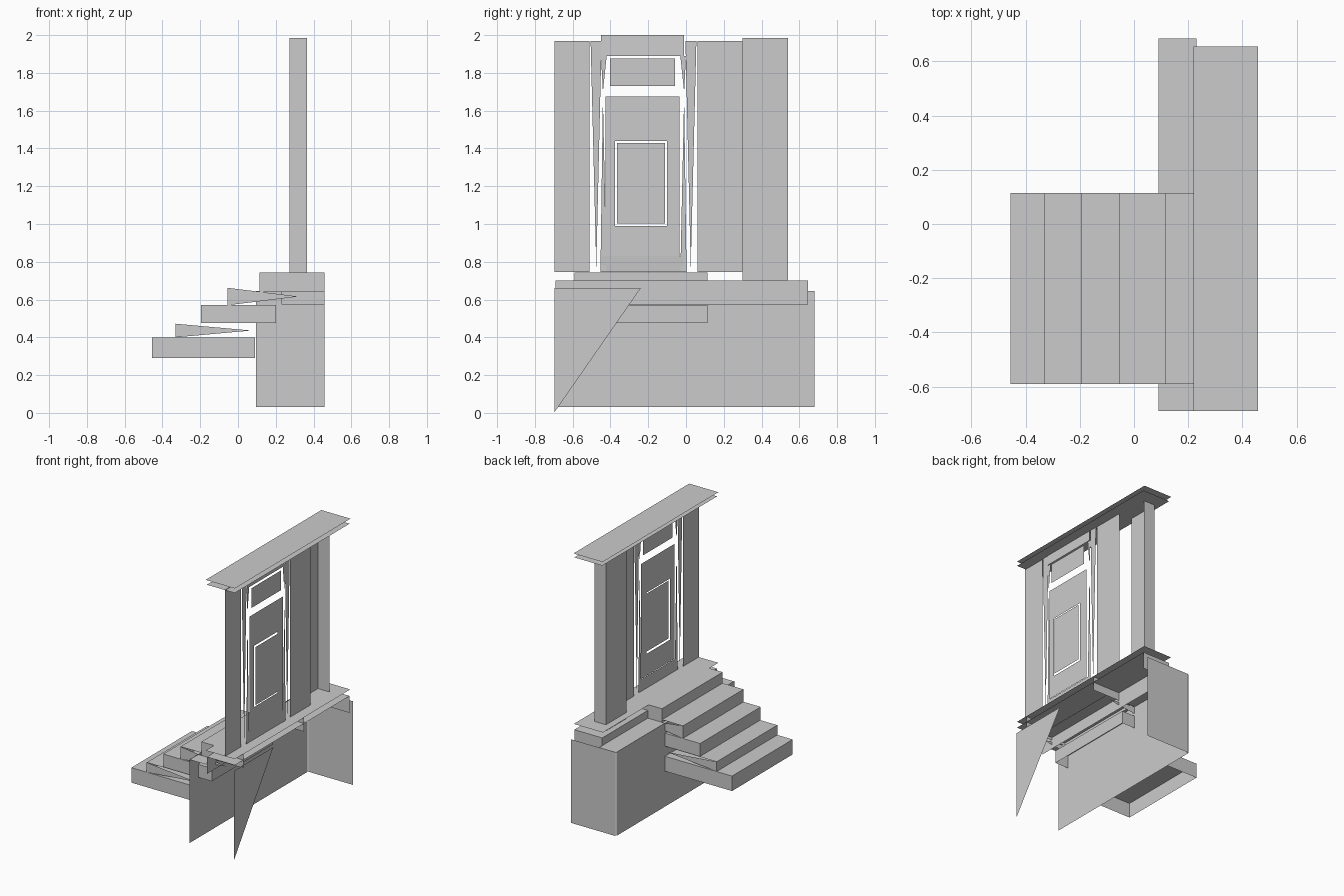
import bpy

if "Cube" in bpy.data.objects:
    bpy.data.objects.remove(bpy.data.objects["Cube"])


def sheet(name, *polys):
    """Object made of one or more flat polygons."""
    verts, faces = [], []
    for p in polys:
        faces.append(list(range(len(verts), len(verts) + len(p))))
        verts += p
    me = bpy.data.meshes.new(name)
    me.from_pydata(verts, [], faces)
    me.update()
    ob = bpy.data.objects.new(name, me)
    bpy.context.collection.objects.link(ob)
    return ob


def face_x(x, y0, y1, z0, z1, lean=0.0):
    """Upright rectangle facing -x, optionally leaning at the top."""
    return [(x, y1, z0), (x, y0, z0), (x + lean, y0, z1), (x + lean, y1, z1)]


def side_y(y, x0, x1, z0, z1):
    """Upright rectangle facing +y."""
    return [(x1, y, z0), (x0, y, z0), (x0, y, z1), (x1, y, z1)]


def flat(z, x0, x1, y0, y1):
    """Horizontal rectangle facing up."""
    return [(x0, y0, z), (x1, y0, z), (x1, y1, z), (x0, y1, z)]


def tri(x, *yz):
    return [(x, y, z) for y, z in yz]


# Base walls and their narrow top ledge
sheet("base_front_wall", face_x(0.09, -0.69, 0.68, 0.03, 0.645))
sheet("base_side_wall", side_y(0.685, 0.095, 0.457, 0.03, 0.645))
sheet("base_back_wall", tri(0.455, (-0.695, 0.005), (-0.24, 0.66), (-0.695, 0.66)))
sheet("base_ledge", flat(0.643, 0.09, 0.23, 0.115, 0.685),
      flat(0.643, 0.09, 0.23, -0.69, -0.59))

# Plinth above the base, with a thin cap plate
sheet("plinth", face_x(0.23, -0.69, 0.645, 0.575, 0.70),
      side_y(0.645, 0.23, 0.457, 0.575, 0.70),
      flat(0.70, 0.23, 0.457, -0.69, 0.645))
sheet("plinth_cap", flat(0.745, 0.22, 0.457, -0.69, 0.652))

# Steps: front x, back x, bottom z, top z, triangular sides, closed back
Y0, Y1 = -0.59, 0.115
steps = [
    (-0.455, 0.09, 0.29, 0.40, False, False),
    (-0.33, 0.07, 0.40, 0.472, True, False),
    (-0.195, 0.20, 0.475, 0.57, False, True),
    (-0.055, 0.32, 0.57, 0.662, True, False),
    (0.115, 0.457, 0.64, 0.743, False, False),
]
for i, (x0, x1, z0, z1, wedge, back) in enumerate(steps, 1):
    parts = [flat(z1, x0, x1, Y0, Y1), face_x(x0, Y0, Y1, z0, z1)]
    for y in (Y0, Y1):
        if wedge:
            parts.append([(x0, y, z0), (x0, y, z1), (x1, y, (z0 + z1) / 2)])
        else:
            parts.append(side_y(y, x0, x1, z0, z1))
    if back:
        parts.append(face_x(x1, Y0, Y1, z0, z1))
    sheet(f"step_{i}", *parts)

# Corner pillar, open behind
sheet("corner_pillar", face_x(0.273, 0.30, 0.54, 0.70, 1.985),
      side_y(0.54, 0.273, 0.365, 0.70, 1.985))

# Wall panels either side of the door
sheet("wall_panel_left", face_x(0.38, -0.695, -0.51, 0.745, 1.97))
sheet("wall_panel_right", face_x(0.38, 0.06, 0.30, 0.745, 1.97))

# Slim tapering slivers and jambs, mirrored about the door centre
C = -0.225
for side, s in (("left", -1), ("right", 1)):
    sheet(f"door_casing_{side}", tri(0.383, (C + s * 0.28, 1.97),
          (C + s * 0.222, 1.97), (C + s * 0.25, 0.77)))
    sheet(f"door_jamb_{side}",
          tri(0.385, (C + s * 0.228, 0.745), (C + s * 0.195, 0.745), (C + s * 0.215, 1.67)),
          tri(0.385, (C + s * 0.225, 1.89), (C + s * 0.195, 1.89), (C + s * 0.215, 1.70)))

# Door leaf as a frame around the window gap
W0, W1, H0, H1 = -0.375, -0.10, 0.99, 1.44
D0, D1 = -0.425, -0.035
sheet("door_leaf", face_x(0.392, D0, W0, 0.83, 1.675),
      face_x(0.392, W1, D1, 0.83, 1.675),
      face_x(0.392, W0, W1, 0.83, H0),
      face_x(0.392, W0, W1, H1, 1.675))
sheet("door_window", face_x(0.397, W0 + 0.01, W1 - 0.01, H0 + 0.012, H1 - 0.012))
sheet("door_sill", face_x(0.383, -0.453, -0.01, 0.745, 0.83, 0.005))
sheet("transom_window", face_x(0.392, -0.403, -0.058, 1.73, 1.875))
sheet("door_header", face_x(0.388, -0.45, -0.01, 1.89, 2.0, -0.005))

# Cornice plates
sheet("cornice_lower", flat(1.967, 0.23, 0.457, -0.69, 0.645))
sheet("cornice_upper", flat(2.0, 0.22, 0.457, -0.69, 0.655))
